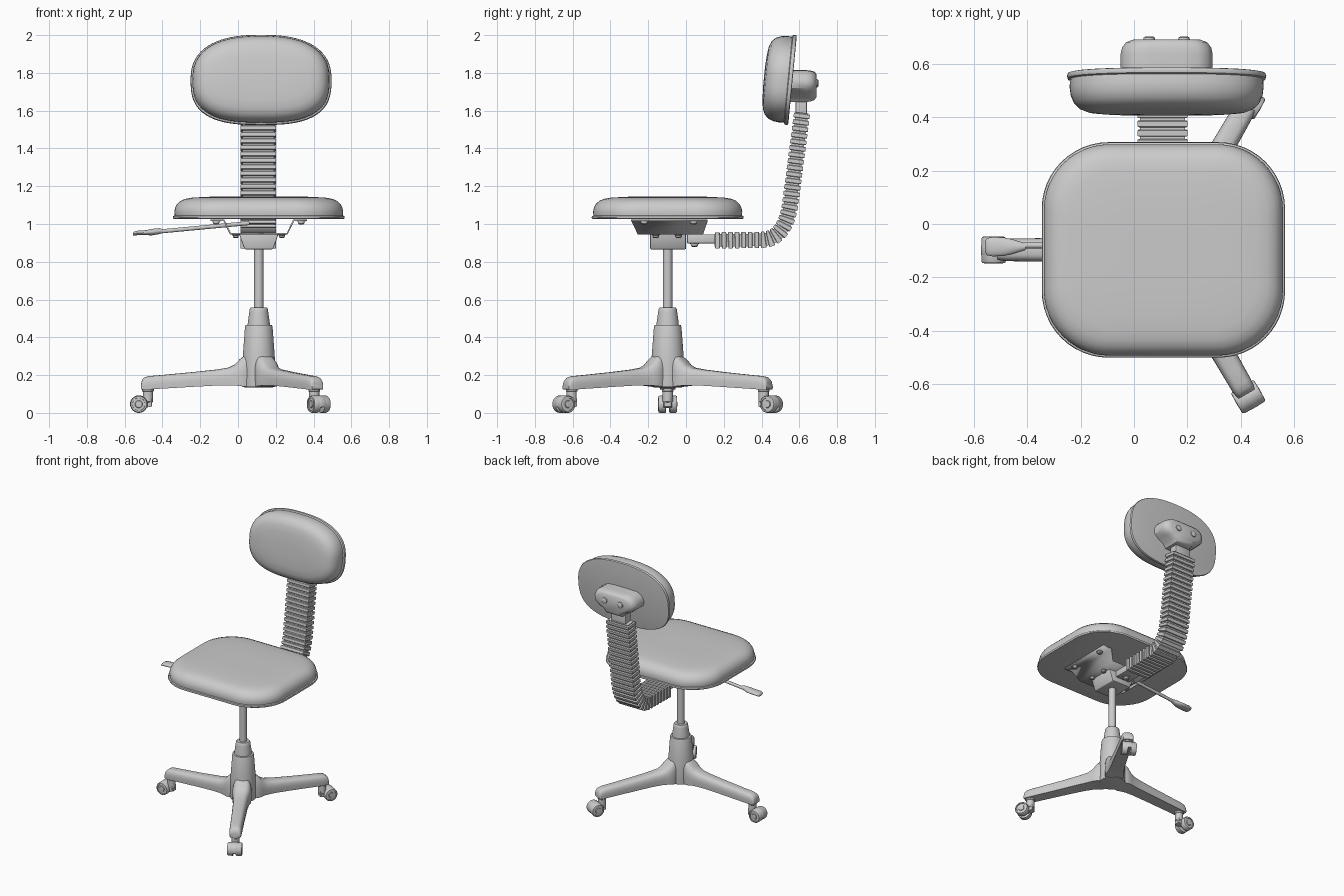
import bpy, bmesh, math
from mathutils import Vector, Matrix
from mathutils.geometry import interpolate_bezier

if "Cube" in bpy.data.objects:
    bpy.data.objects.remove(bpy.data.objects["Cube"])

CX, CY = 0.11, -0.097   # axis of the column


def finish(name, bm, angle=35, matrix=None):
    bmesh.ops.recalc_face_normals(bm, faces=bm.faces)
    if matrix:
        bm.transform(matrix)
    me = bpy.data.meshes.new(name)
    bm.to_mesh(me)
    bm.free()
    ob = bpy.data.objects.new(name, me)
    bpy.context.collection.objects.link(ob)
    bpy.ops.object.select_all(action='DESELECT')
    ob.select_set(True)
    bpy.context.view_layer.objects.active = ob
    bpy.ops.object.shade_smooth_by_angle(angle=math.radians(angle))
    return ob


def add_loft(bm, rings):
    vs = [[bm.verts.new(p) for p in r] for r in rings]
    n = len(vs[0])
    for a, b in zip(vs, vs[1:]):
        for i in range(n):
            bm.faces.new((a[i], a[(i + 1) % n], b[(i + 1) % n], b[i]))
    bm.faces.new(vs[0][::-1])
    bm.faces.new(vs[-1])


def loft(name, rings, angle=35, matrix=None):
    bm = bmesh.new()
    add_loft(bm, rings)
    return finish(name, bm, angle, matrix)


def lathe(name, profile, matrix, seg=32, angle=35):
    """profile: (radius, height) pairs, spun round local z"""
    return loft(name, [[(r * math.cos(2 * math.pi * i / seg), r * math.sin(2 * math.pi * i / seg), z)
                        for i in range(seg)] for r, z in profile], angle, matrix)


def box(name, lo, hi, bevel=0.006, taper=1.0):
    """box whose bottom is scaled in x by taper"""
    m = (lo[0] + hi[0]) / 2
    w = (hi[0] - lo[0]) / 2
    rings = [[(m + sx * w * t, y, z) for sx, y in ((-1, lo[1]), (1, lo[1]), (1, hi[1]), (-1, hi[1]))]
             for z, t in ((lo[2], taper), (hi[2], 1))]
    bm = bmesh.new()
    add_loft(bm, rings)
    bmesh.ops.bevel(bm, geom=bm.edges[:], offset=bevel, segments=2, affect='EDGES', profile=0.5)
    return finish(name, bm)


def bolt(name, loc, rot=Matrix(), r=0.02):
    lathe(name, [(r * 1.2, 0), (r * 1.2, .004), (r, .005), (r * .95, .014), (r * .6, .019)],
          Matrix.Translation(loc) @ rot, 16)


def rounded_rect(w, d, r, z, seg=12):
    pts = []
    for k, (sx, sy) in enumerate(((1, 1), (-1, 1), (-1, -1), (1, -1))):
        for i in range(seg + 1):
            a = math.pi / 2 * (k + i / seg)
            pts.append((CX + sx * (w - r) + r * math.cos(a), CY + sy * (d - r) + r * math.sin(a), z))
    return pts


def egg(a, b, depth, seg=72):
    """backrest outline: soft top, squarer bottom, facing -y"""
    pts = []
    for i in range(seg):
        t = 2 * math.pi * i / seg
        c, s = math.cos(t), math.sin(t)
        e = 2 / 2.45 if s > 0 else 2 / 2.8
        pts.append((math.copysign(abs(c) ** e, c) * a, depth, math.copysign(abs(s) ** e, s) * b))
    return pts


# Seat cushion with a thin rim round its base
prof = [(.012, 1.026), (.003, 1.028), (0, 1.034), (.002, 1.042), (.010, 1.045), (.008, 1.065), (.012, 1.085),
        (.022, 1.105), (.04, 1.122), (.065, 1.133), (.10, 1.139), (.16, 1.143), (.24, 1.146), (.32, 1.146)]
loft("seat", [rounded_rect(.455 - i, .403 - i, max(.25 - i * .6, .04), z) for i, z in prof], 45)

# Backrest cushion, leaning back slightly
prof = [(.012, .002), (.003, 0), (0, -.008), (.003, -.018), (.012, -.022), (.010, -.05), (.014, -.08),
        (.026, -.108), (.046, -.128), (.075, -.14), (.12, -.146), (.17, -.149), (.21, -.15)]
tilt = Matrix.Translation((.122, .562, 1.762)) @ Matrix.Rotation(math.radians(-5.5), 4, 'X')
loft("backrest", [egg(.373 - i, .24 - i, d) for i, d in prof], 45, tilt)

# Bracket behind the backrest, with two bolts
half = [(.06, 1.815), (.12, 1.812), (.155, 1.79), (.172, 1.755), (.165, 1.72), (.13, 1.692),
        (.085, 1.672), (.065, 1.645)]
outline = half + [(-x, z) for x, z in half[::-1]]
loft("backrest_bracket", [[(.122 + x * s, y, 1.74 + (z - 1.74) * t) for x, z in outline]
     for y, s, t in ((.545, 1, 1), (.635, 1, 1), (.66, .97, .96), (.68, .88, .88), (.69, .72, .72))], 40)
back = Matrix.Rotation(math.radians(-90), 4, 'X')
for i, x in enumerate((.057, .187)):
    bolt(f"bracket_bolt_{i}", (x, .683, 1.745), back, .022)
box("backrest_neck", (.047, .58, 1.52), (.167, .64, 1.70))

# Ribbed sleeve over the back support: path in the y-z plane
p = [Vector((0, .15, .913)), Vector((0, .40, .916)), Vector((0, .555, 1.13)), Vector((0, .615, 1.59))]
path = [p[0]] + interpolate_bezier(p[1], Vector((0, .50, .917)), Vector((0, .542, 1.01)), p[2], 24) + [p[3]]


def along(dist):
    for a, b in zip(path, path[1:]):
        l = (b - a).length
        if dist <= l or b is path[-1]:
            return a + (b - a) * (dist / l), (b - a).normalized()
        dist -= l


def section(dist, hw, ht):
    q, t = along(dist)
    n = Vector((0, -t.z, t.y))
    return [Vector((.107 + sx * hw, 0, 0)) + q + n * sn * ht
            for sx, sn in ((-1, -1), (1, -1), (1, 1), (-1, 1))]


total = sum((b - a).length for a, b in zip(path, path[1:]))
RIBS = 29
step = total / RIBS
loft("sleeve_core", [section(total * i / 60, .084, .033) for i in range(61)], 30)
bm = bmesh.new()
for i in range(RIBS):
    add_loft(bm, [section(i * step + o * step, w, h) for o, w, h in
                  ((.12, .089, .039), (.2, .093, .043), (.76, .093, .043), (.84, .089, .039))])
finish("sleeve_ribs", bm, 30)

# Support bar into the mechanism
box("support_bar", (.05, .005, .897), (.165, .17, .945))
flip = Matrix.Rotation(math.pi, 4, 'X')
bolt("support_bar_bolt", (.107, .045, .898), flip, .02)

# Seat mounting channel: folded sheet with flanges
sheet = [(-.255, 1.02), (-.185, 1.02), (-.15, .948), (.15, .948), (.185, 1.02), (.255, 1.02)]
bm = bmesh.new()
rows = [[bm.verts.new((CX + x, (y0 if z > 1 else y1), z)) for x, z in sheet]
        for y0, y1 in ((-.29, -.255), (.115, .09))]
for i in range(5):
    bm.faces.new((rows[0][i], rows[0][i + 1], rows[1][i + 1], rows[1][i]))
ob = finish("seat_mount", bm, 20)
mod = ob.modifiers.new("thickness", 'SOLIDIFY')
mod.thickness, mod.offset = .009, 0
for i, (sx, y) in enumerate(((-1, -.22), (-1, .04), (1, -.22), (1, .04))):
    bolt(f"mount_bolt_{i}", (CX + sx * .225, y, 1.017), flip, .018)
    bolt(f"channel_bolt_{i}", (CX + sx * .122, -.16 if y < 0 else -.04, .945), flip, .016)
box("mechanism_box", (.005, -.19, .866), (.215, 0, .948), .006, .72)

# Height lever: rod and flattened paddle
a, b = Vector((.06, -.08, 1.005)), Vector((-.45, -.08, .957))
lathe("lever_rod", [(.011, 0), (.011, (b - a).length)],
      Matrix.Translation(a) @ (b - a).to_track_quat('Z', 'Y').to_matrix().to_4x4(), 14)
rings = []
for x, z, w, h in ((-.405, .963, .012, .013), (-.42, .962, .017, .016), (-.455, .957, .028, .017),
                   (-.49, .954, .035, .013), (-.53, .953, .036, .012), (-.55, .949, .032, .011),
                   (-.557, .946, .02, .006)):
    rings.append([(x, -.085 + w * math.cos(k * math.pi / 8), z + h * math.sin(k * math.pi / 8))
                  for k in range(16)])
loft("lever_paddle", rings, 45)

# Column, collar and hub
axis = Matrix.Translation((CX, CY, 0))
lathe("column_rod", [(.025, .5), (.025, .88)], axis)
lathe("column_collar", [(.06, .44), (.058, .48), (.05, .535), (.048, .55), (.043, .557), (.026, .557)], axis)
lathe("base_hub", [(.07, .135), (.086, .137), (.088, .15), (.086, .28), (.073, .455), (.07, .464), (.055, .466)],
      axis, 40)

# Three legs with twin-wheel casters
stations = [(.03, .33, .14, .05), (.075, .305, .14, .064), (.10, .285, .142, .066), (.125, .258, .145, .06),
            (.16, .24, .146, .054), (.22, .23, .145, .05), (.35, .216, .138, .046), (.52, .2, .128, .043),
            (.58, .195, .124, .042), (.605, .188, .124, .04), (.618, .175, .124, .037), (.623, .155, .126, .034)]
for n, deg in enumerate((180, 60, -60)):
    M = axis @ Matrix.Rotation(math.radians(deg), 4, 'Z')
    rings = []
    for d, top, bot, w in stations:
        h = top - bot
        arch = [(w * math.copysign(abs(math.cos(t)) ** .6, math.cos(t)), bot + h * (.35 + .65 * math.sin(t) ** .8))
                for t in (math.pi * k / 14 for k in range(15))]
        rings.append([(d, y, z) for y, z in [(w * .95, bot)] + arch + [(-w * .95, bot)]])
    loft(f"base_leg_{n}", rings, 40, M)
    lathe(f"caster_stem_{n}", [(.022, .055), (.027, .06), (.027, .112), (.031, .115), (.031, .13)],
          M @ Matrix.Translation((.587, 0, 0)), 20)
    wheel = M @ Matrix.Translation((.635, 0, .046)) @ Matrix.Rotation(math.radians(90), 4, 'X')
    for side in (-1, 1):
        W = wheel @ Matrix.Scale(side, 4, (0, 0, 1))
        lathe(f"caster_wheel_{n}_{'ab'[side > 0]}",
              [(.04, .008), (.046, .012), (.046, .042), (.042, .049), (.034, .05), (.033, .045),
               (.02, .045), (.018, .05), (.008, .051)], W, 28)
    # hood between the wheels, reaching back to the stem
    hood = [(.047 * math.cos(t), .047 * math.sin(t)) for t in (math.pi * (-.1 + 1.0 * k / 12) for k in range(13))]
    hood += [(-.07, .03), (-.07, -.012), (-.03, -.02)]
    loft(f"caster_hood_{n}", [[(x * s, y * s, z) for x, y in hood]
         for z, s in ((-.022, .95), (-.018, 1), (.018, 1), (.022, .95))], 40, wheel)
